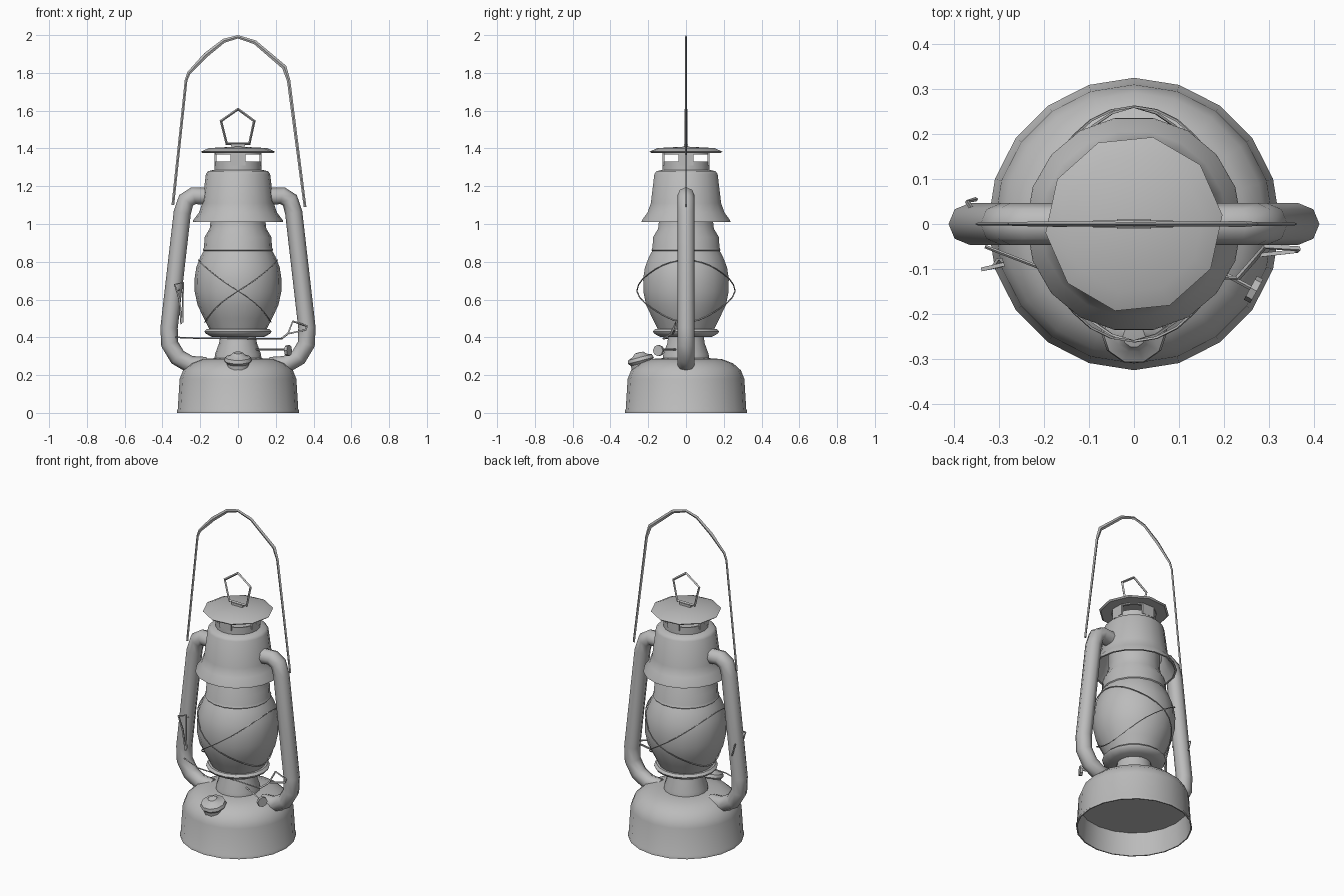
import bpy, bmesh
from math import sin, cos, pi, tau, radians
from mathutils import Matrix

cube = bpy.data.objects.get("Cube")
if cube:
    bpy.data.objects.remove(cube, do_unlink=True)

grey = bpy.data.materials.new("plain grey")
grey.use_nodes = True
colour = (0.5, 0.5, 0.5, 1)
grey.diffuse_color = colour
grey.node_tree.nodes["Principled BSDF"].inputs["Base Color"].default_value = colour


def finish(ob, angle=40):
    ob.data.materials.append(grey)
    bpy.ops.object.select_all(action="DESELECT")
    ob.select_set(True)
    bpy.context.view_layer.objects.active = ob
    if ob.type == "CURVE":
        bpy.ops.object.convert(target="MESH")
        ob = bpy.context.view_layer.objects.active
    bpy.ops.object.shade_smooth_by_angle(angle=radians(angle))
    return ob


def from_bmesh(name, bm, angle=40):
    bmesh.ops.recalc_face_normals(bm, faces=bm.faces)
    me = bpy.data.meshes.new(name)
    bm.to_mesh(me)
    bm.free()
    ob = bpy.data.objects.new(name, me)
    bpy.context.collection.objects.link(ob)
    return finish(ob, angle)


def lathe(name, profile, sides=18, turn=0.0, closed=False, angle=40):
    """Revolve (radius, height) points about z."""
    bm = bmesh.new()
    vs = [bm.verts.new((r, 0, z)) for r, z in profile]
    pairs = list(zip(vs, vs[1:])) + ([(vs[-1], vs[0])] if closed else [])
    edges = [bm.edges.new(p) for p in pairs]
    bmesh.ops.rotate(bm, verts=vs, matrix=Matrix.Rotation(turn, 3, "Z"))
    bmesh.ops.spin(bm, geom=vs + edges, axis=(0, 0, 1), cent=(0, 0, 0),
                   angle=tau, steps=sides, use_merge=True)
    bmesh.ops.remove_doubles(bm, verts=bm.verts, dist=0.0002)
    return from_bmesh(name, bm, angle)


def tube(name, points, radius, res=0, closed=False, radii=None):
    """Sweep a round section along straight segments."""
    cu = bpy.data.curves.new(name, "CURVE")
    cu.dimensions = "3D"
    cu.bevel_depth = radius
    cu.bevel_resolution = res
    cu.use_fill_caps = True
    sp = cu.splines.new("POLY")
    sp.points.add(len(points) - 1)
    for i, (pt, co) in enumerate(zip(sp.points, points)):
        pt.co = (*co, 1)
        pt.radius = radii[i] if radii else 1
    sp.use_cyclic_u = closed
    ob = bpy.data.objects.new(name, cu)
    bpy.context.collection.objects.link(ob)
    return finish(ob, 50)


def box(name, size, place, spin=0.0):
    bm = bmesh.new()
    bmesh.ops.create_cube(bm, size=1, matrix=Matrix.Rotation(spin, 4, "Z")
                          @ Matrix.Translation(place) @ Matrix.Diagonal((*size, 1)))
    return from_bmesh(name, bm)


# Fuel tank, hollow from below up to a raised floor
lathe("fuel_tank", [(0, .14), (.305, .14), (.317, 0), (.324, 0), (.324, .012),
                    (.319, .02), (.309, .18), (.291, .225), (.25, .262),
                    (.19, .285), (.12, .29), (0, .29)], sides=20)

# Burner and the thin plate that carries the globe
lathe("burner", [(0, .27), (.125, .28), (.122, .31), (.1, .37), (.095, .41), (0, .41)])
lathe("globe_plate", [(0, .403), (.14, .403), (.172, .42), (.178, .432), (.165, .445), (0, .445)])

# Globe
GLOBE = [(.15, .44), (.18, .5), (.214, .57), (.229, .64), (.23, .71),
         (.221, .77), (.197, .83), (.18, .86)]
lathe("globe", GLOBE)


def globe_radius(z):
    for (r0, z0), (r1, z1) in zip(GLOBE, GLOBE[1:]):
        if z <= z1:
            return r0 + (r1 - r0) * (z - z0) / (z1 - z0)
    return GLOBE[-1][0]


# Crossed guard wires, bulging where they cross at front and back
for name, sign in (("guard_wire_a", 1), ("guard_wire_b", -1)):
    loop = []
    for i in range(32):
        a = tau * i / 32
        z = .645 + sign * .165 * cos(a)
        r = globe_radius(z) + .005 + .026 * abs(sin(a)) ** 8
        loop.append((r * cos(a), r * sin(a), z))
    tube(name, loop, .0035, closed=True)

# Globe collar and flared hood
lathe("globe_collar", [(.18, .855), (.186, .862), (.18, .875), (.177, .93),
                       (.15, .975), (.145, 1.02), (.145, 1.12)])
lathe("hood", [(.228, 1.01), (.239, 1.01), (.237, 1.02), (.207, 1.06), (.189, 1.11),
               (.17, 1.265), (.158, 1.28), (.125, 1.287), (.125, 1.33),
               (.115, 1.33), (.115, 1.27), (.158, 1.255), (.178, 1.1), (.198, 1.055)],
      closed=True)
lathe("chimney_floor", [(0, 1.31), (.117, 1.31)])

# Chimney posts and faceted lid
for i, side in enumerate(("front", "left", "back", "right")):
    box(f"chimney_post_{side}", (.08, .01, .08), (0, -.119, 1.35), i * pi / 2)
lathe("chimney_rim", [(.11, 1.368), (.125, 1.368), (.125, 1.385), (.11, 1.385)], closed=True)
lathe("lid", [(0, 1.375), (.188, 1.375), (.197, 1.383), (.155, 1.402), (0, 1.41)],
      sides=10, turn=.1, angle=32)

# Finger ring on the lid
box("ring_clip", (.075, .022, .014), (0, 0, 1.416))
tube("lid_ring", [(-.06, 0, 1.425), (.06, 0, 1.425), (.086, 0, 1.545),
                  (0, 0, 1.608), (-.09, 0, 1.545)], .008, closed=True)

# Side air tubes
for name, s in (("left_air_tube", 1), ("right_air_tube", -1)):
    path = [(.15, 1.145), (.235, 1.15), (.275, 1.125), (.295, 1.06), (.365, .45),
            (.362, .365), (.32, .295), (.255, .257), (.17, .25)]
    tube(name, [(s * x, 0, z) for x, z in path], .046, res=2)

# Carrying bail, a flat strip that widens at the grip
bail = [(-.345, 1.1), (-.275, 1.76), (-.26, 1.8), (-.17, 1.895), (-.075, 1.97),
        (0, 1.991), (.09, 1.962), (.245, 1.83), (.268, 1.76), (.355, 1.09)]
grip = [.8, .8, 1, 1.4, 1.2, 1, 1.2, 1.4, 1, .8]
handle = tube("bail", [(x, 0, z) for x, z in bail], .009, radii=grip)
handle.scale.y = .5

# Filler neck and tilted filler cap
neck = lathe("filler_neck", [(0, -.09), (.062, -.09), (.062, 0), (0, 0)], sides=10)
cap = lathe("filler_cap", [(0, -.018), (.058, -.018), (.074, .002), (.068, .02),
                           (.04, .03), (.025, .045), (0, .047)], sides=10)
for ob in (neck, cap):
    ob.location = (0, -.238, .275)
    ob.rotation_euler.x = .25

# Wick shaft and knob
tube("wick_shaft", [(.05, -.03, .335), (.265, -.145, .335)], .005)
knob = lathe("wick_knob", [(0, -.008), (.03, -.008), (.03, .008), (0, .008)], sides=8)
knob.location = (.265, -.145, .33)
knob.rotation_euler = (0, pi / 2, -.5)

# Globe lift wire, lever and catch
tube("lift_wire", [(-.33, -.05, .4), (-.2, -.1, .395), (.23, -.12, .393)], .004)
tube("lift_lever", [(.23, -.12, .393), (.265, -.08, .42), (.29, -.05, .485),
                    (.365, -.055, .46), (.36, -.06, .44), (.27, -.07, .42)], .006)
tube("lift_catch", [(-.3, -.08, .47), (-.31, -.095, .6), (-.335, -.1, .68),
                    (-.29, -.09, .69), (-.295, -.08, .48)], .006)
tube("lift_spring", [(-.31, -.04, .65), (-.37, .05, .67), (-.35, .055, .6)], .005)
